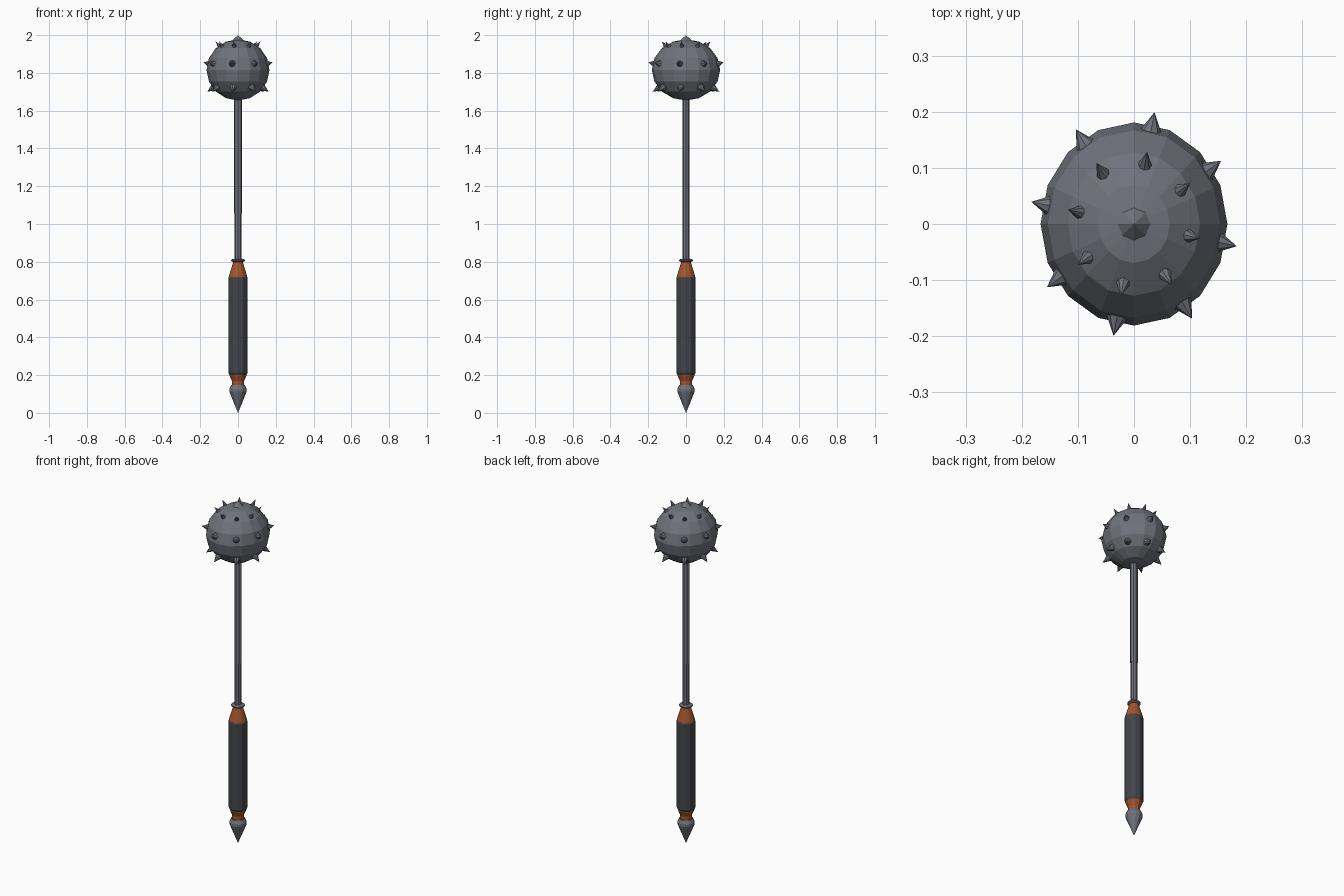
import bpy, bmesh, math
from mathutils import Vector, Matrix

if "Cube" in bpy.data.objects:
    bpy.data.objects.remove(bpy.data.objects["Cube"])


def material(name, rgb):
    m = bpy.data.materials.new(name)
    m.diffuse_color = (*rgb, 1)
    m.use_nodes = True
    m.node_tree.nodes["Principled BSDF"].inputs["Base Color"].default_value = m.diffuse_color
    return m


STEEL = material("steel_grey", (0.16, 0.17, 0.20))
LEATHER = material("dark_grip", (0.055, 0.058, 0.068))
WOOD = material("orange_brown_wood", (0.36, 0.09, 0.027))


def finish(bm, name, mat):
    bmesh.ops.recalc_face_normals(bm, faces=bm.faces)
    me = bpy.data.meshes.new(name)
    bm.to_mesh(me)
    bm.free()
    me.materials.append(mat)
    ob = bpy.data.objects.new(name, me)
    bpy.context.collection.objects.link(ob)
    return ob


def lathe(name, profile, sides, mat, sx=1.0):
    """Revolve (radius, z) points about z, closing both ends."""
    bm = bmesh.new()
    rings = []
    for r, z in profile:
        if r == 0:
            rings.append([bm.verts.new((0, 0, z))])
        else:
            rings.append([bm.verts.new((sx * r * math.cos(math.tau * i / sides),
                                        r * math.sin(math.tau * i / sides), z))
                          for i in range(sides)])
    for a, b in zip(rings, rings[1:]):
        for i in range(sides):
            j = (i + 1) % sides
            quad = [a[i % len(a)], a[j % len(a)], b[j % len(b)], b[i % len(b)]]
            bm.faces.new(list(dict.fromkeys(quad)))
    for ring in (rings[0], rings[-1]):
        if len(ring) > 1:
            bm.faces.new(ring)
    return finish(bm, name, mat)


# Pommel with pointed end
lathe("pommel", [(0, 0), (0.039, 0.095), (0.046, 0.113), (0.046, 0.127),
                 (0.036, 0.147)], 12, STEEL)
# Lower wooden neck
lathe("lower_collar", [(0.032, 0.14), (0.033, 0.17), (0.045, 0.197),
                       (0.045, 0.21)], 12, WOOD)
# Grip
lathe("grip", [(0.044, 0.2), (0.051, 0.213), (0.051, 0.715), (0.047, 0.722)],
      12, LEATHER)
# Upper wooden taper
lathe("upper_collar", [(0.049, 0.715), (0.048, 0.725), (0.024, 0.803)], 12, WOOD)
# Thin steel ring above the taper
lathe("shaft_ring", [(0.03, 0.8), (0.036, 0.804), (0.036, 0.81), (0.03, 0.814)],
      12, STEEL)
# Shaft, slightly wider in its upper part
lathe("lower_shaft", [(0.0185, 0.79), (0.0185, 1.06)], 8, STEEL)
lathe("upper_shaft", [(0.0185, 1.055), (0.0185, 1.70)], 8, STEEL, 1.15)

# Ball head, narrower in x than in y
CZ, RY, RZ, SX = 1.816, 0.181, 0.162, 0.92
ball = [(0 if k in (0, 8) else RY * math.sin(math.pi * k / 8),
         CZ - RZ * math.cos(math.pi * k / 8)) for k in range(9)]
lathe("ball_head", ball, 16, STEEL, SX)


# Spikes: rings of eight (tip radius, tip z, base radius, length) and one on top
def spike(bm, tip, direction, radius, length):
    rot = direction.to_track_quat('Z', 'Y').to_matrix().to_4x4()
    mat = Matrix.Translation(tip - direction * length / 2) @ rot
    bmesh.ops.create_cone(bm, cap_ends=True, segments=8, radius1=radius,
                          radius2=0, depth=length, matrix=mat)


for name, r, z, base, length in (("upper_spikes", 0.131, 1.966, 0.018, 0.05),
                                 ("middle_spikes", 0.203, 1.855, 0.027, 0.05),
                                 ("lower_spikes", 0.180, 1.700, 0.022, 0.05)):
    bm = bmesh.new()
    for i in range(8):
        a = math.radians(33.75 + 45 * i)
        tip = Vector((SX * r * math.cos(a), r * math.sin(a), z))
        spike(bm, tip, (tip - Vector((0, 0, CZ))).normalized(), base, length)
    finish(bm, name, STEEL)

bm = bmesh.new()
spike(bm, Vector((0, 0, 2.0)), Vector((0, 0, 1)), 0.034, 0.032)
finish(bm, "top_spike", STEEL)
